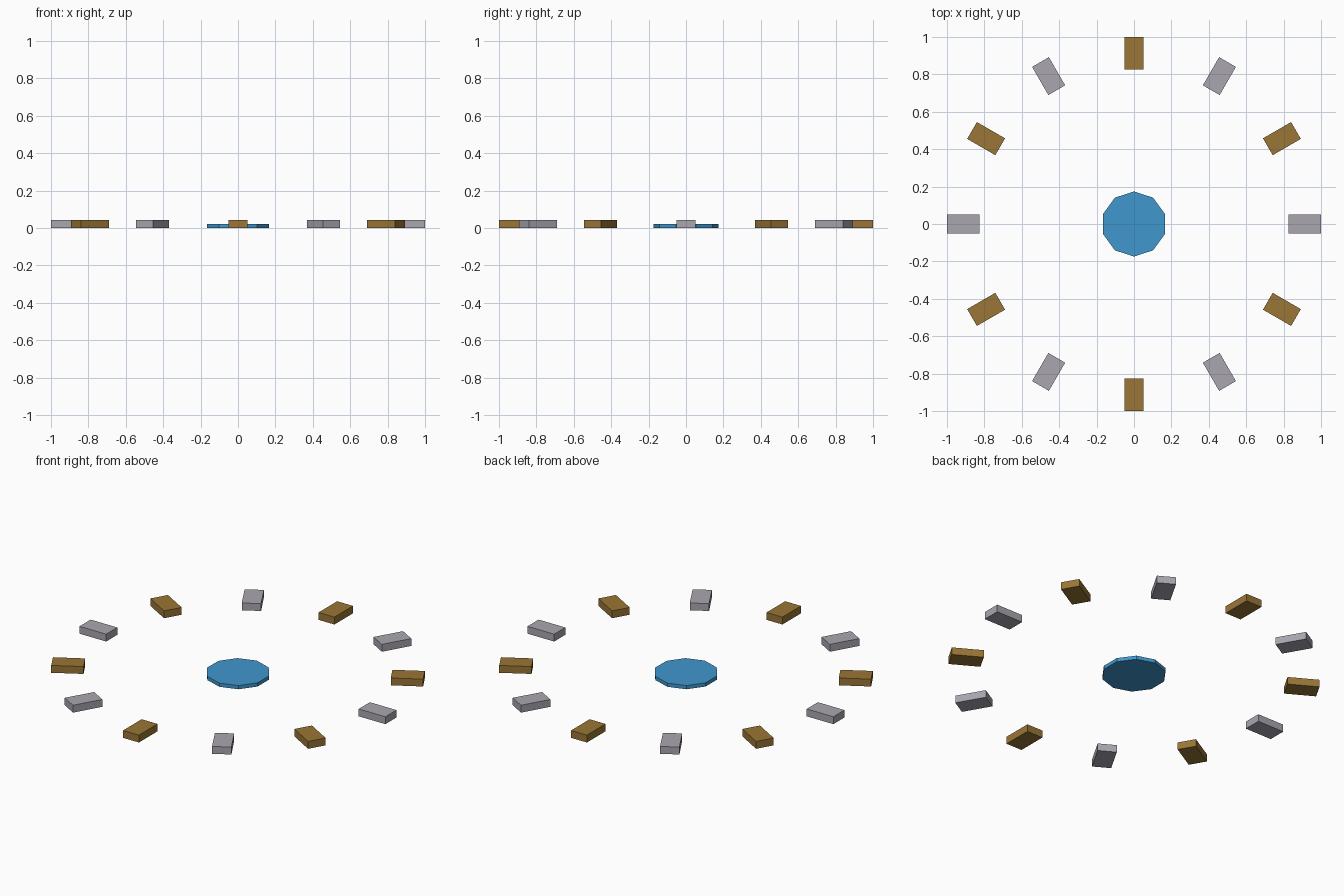
import bpy
import bmesh
from math import radians
from mathutils import Matrix

cube = bpy.data.objects.get("Cube")
if cube:
    bpy.data.objects.remove(cube, do_unlink=True)


def make_material(name, rgb):
    mat = bpy.data.materials.new(name)
    mat.use_nodes = True
    colour = (*rgb, 1)
    mat.diffuse_color = colour
    mat.node_tree.nodes["Principled BSDF"].inputs["Base Color"].default_value = colour
    return mat


def add_object(name, bm, mat):
    mesh = bpy.data.meshes.new(name)
    bm.to_mesh(mesh)
    bm.free()
    mesh.materials.append(mat)
    obj = bpy.data.objects.new(name, mesh)
    bpy.context.collection.objects.link(obj)
    return obj


grey = make_material("grey stone", (0.40, 0.38, 0.43))
gold = make_material("gold brown", (0.32, 0.18, 0.037))
blue = make_material("bright blue", (0.052, 0.31, 0.62))

# Central ten-sided disc
DISC_RADIUS, DISC_HEIGHT = 0.174, 0.022
bm = bmesh.new()
bmesh.ops.create_cone(bm, cap_ends=True, segments=10, radius1=DISC_RADIUS,
                      radius2=DISC_RADIUS, depth=DISC_HEIGHT,
                      matrix=Matrix.Translation((0, 0, DISC_HEIGHT / 2)))
add_object("centre_disc", bm, blue)

# Ring of twelve blocks, alternating in colour
LENGTH, WIDTH, HEIGHT = 0.174, 0.104, 0.0435
COUNT = 12
for i in range(COUNT):
    bm = bmesh.new()
    place = Matrix.Translation((1 - LENGTH / 2, 0, HEIGHT / 2))
    size = Matrix.Diagonal((LENGTH, WIDTH, HEIGHT, 1))
    bmesh.ops.create_cube(bm, size=1, matrix=place @ size)
    kind, mat = ("gold", gold) if i % 2 else ("grey", grey)
    block = add_object(f"{kind}_block_{i + 1}", bm, mat)
    block.rotation_euler.z = radians(360 / COUNT * i)
